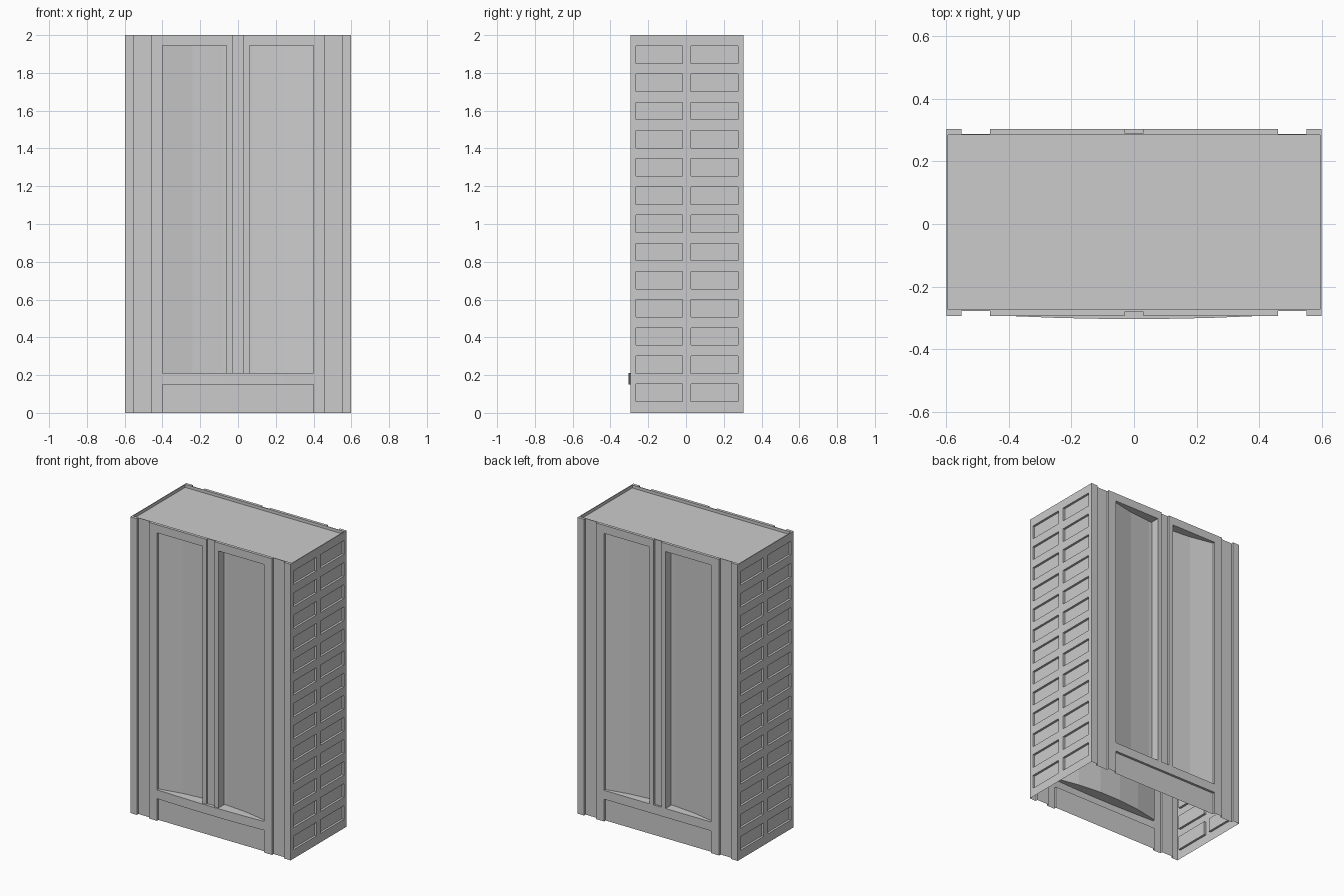
import bpy
import bmesh
from mathutils import Matrix, Vector

cube = bpy.data.objects.get("Cube")
if cube:
    bpy.data.objects.remove(cube, do_unlink=True)

# Main dimensions
HALF_W, HALF_D, HEIGHT = 0.599, 0.2985, 2.0
CENTRE_Y = 0.005
PANEL_LOW, PANEL_TOP, PLATE_TOP = 0.21, 1.945, 0.15
ROOF_Z, ROOF_X, ROOF_Y = 1.98, 0.593, 0.2785
GROOVE, NOTCH = 0.016, 0.013

grey = bpy.data.materials.new("plain_grey")
grey.use_nodes = True
grey.diffuse_color = (0.6, 0.6, 0.6, 1)
grey.node_tree.nodes["Principled BSDF"].inputs["Base Color"].default_value = (0.6, 0.6, 0.6, 1)


def add_face(bm, points):
    return bm.faces.new([bm.verts.new(p) for p in points])


def strip(bm, profile, dist, z0, z1):
    """Raise a (sideways, depth) profile into an upright strip facing -y."""
    for (u0, d0), (u1, d1) in zip(profile, profile[1:]):
        a, b = d0 - dist, d1 - dist
        add_face(bm, [(u0, a, z0), (u1, b, z0), (u1, b, z1), (u0, a, z1)])


def cap(bm, outer, inner, dist, z, up):
    """Level face between an outer and an inner profile."""
    outline = []
    for u, d in outer + inner[::-1]:
        p = Vector((u, d - dist, z))
        if all((p - q).length > 1e-5 for q in outline):
            outline.append(p)
    face = add_face(bm, outline)
    face.normal_update()
    if (face.normal.z > 0) != up:
        face.normal_flip()


def finish(name, bm, turn):
    bmesh.ops.remove_doubles(bm, verts=bm.verts, dist=1e-5)
    mesh = bpy.data.meshes.new(name)
    bm.transform(Matrix.Translation((0, CENTRE_Y, 0)) @ Matrix.Rotation(turn, 4, "Z"))
    bm.to_mesh(mesh)
    bm.free()
    mesh.materials.append(grey)
    obj = bpy.data.objects.new(name, mesh)
    bpy.context.collection.objects.link(obj)


def mirrored(half):
    return half + [(-u, d) for u, d in half[::-1]]


def arc(edge, rise, segments=5):
    """Shallow faceted curve across the central bay."""
    us = [-0.4 + 0.8 * i / segments for i in range(segments + 1)]
    return [(u, edge + rise * (1 - (u / 0.4) ** 2)) for u in us]


def broad_wall(name, turn, bulge):
    bm = bmesh.new()
    # Corner posts and bay frame with a full-height groove between
    post = [(-HALF_W, 0), (-0.55, 0), (-0.55, GROOVE), (-0.46, GROOVE), (-0.46, 0), (-0.4, 0)]
    strip(bm, post, HALF_D, 0, HEIGHT)
    strip(bm, [(-u, d) for u, d in post[::-1]], HALF_D, 0, HEIGHT)

    # Header and central mullion
    header = mirrored([(-0.4, 0), (-0.03, 0), (-0.03, NOTCH)])
    strip(bm, header, HALF_D, PANEL_TOP, HEIGHT)
    mullion = mirrored([(-0.06, 0.06), (-0.06, 0), (-0.03, 0), (-0.03, NOTCH)])
    strip(bm, mullion, HALF_D, PANEL_LOW, PANEL_TOP)

    # Curved recessed panels
    hollow = [(-0.4, 0)] + arc(0.015, 0.05) + [(0.4, 0)]
    strip(bm, hollow, HALF_D, PANEL_LOW, PANEL_TOP)
    cap(bm, header, hollow, HALF_D, PANEL_TOP, False)

    # Sill band and recessed base plate
    band = arc(0, -bulge) if bulge else [(-0.4, 0), (0.4, 0)]
    strip(bm, band, HALF_D, PLATE_TOP, PANEL_LOW)
    cap(bm, band, hollow, HALF_D, PANEL_LOW, True)
    plate = mirrored([(-0.4, 0), (-0.4, GROOVE)])
    strip(bm, plate, HALF_D, 0, PLATE_TOP)
    cap(bm, band, plate, HALF_D, PLATE_TOP, False)

    # Rim on top
    inner = mirrored([(-ROOF_X, HALF_D - ROOF_Y)])
    outer = post + header + [(-u, d) for u, d in post[::-1]]
    cap(bm, outer, inner, HALF_D, HEIGHT, True)
    finish(name, bm, turn)


def side_wall(name, turn):
    bm = bmesh.new()
    rows, pitch, first, tall = 13, 0.1492, 0.06, 0.092
    us = [-HALF_D, -0.27, -0.0225, 0.0225, 0.27, HALF_D]
    zs = [0]
    for r in range(rows):
        zs += [first + r * pitch, first + r * pitch + tall]
    zs.append(HEIGHT)
    for i, (u0, u1) in enumerate(zip(us, us[1:])):
        for j, (z0, z1) in enumerate(zip(zs, zs[1:])):
            if i % 2 and j % 2:
                # Sunken rectangular pocket
                pocket = [(u0, 0), (u0, 0.015), (u1, 0.015), (u1, 0)]
                strip(bm, pocket, HALF_W, z0, z1)
                cap(bm, [(u0, 0), (u1, 0)], pocket[1:3], HALF_W, z0, True)
                cap(bm, [(u0, 0), (u1, 0)], pocket[1:3], HALF_W, z1, False)
            else:
                strip(bm, [(u0, 0), (u1, 0)], HALF_W, z0, z1)
    # Rim on top
    t = HALF_W - ROOF_X
    cap(bm, [(-HALF_D, 0), (HALF_D, 0)], [(-ROOF_Y, t), (ROOF_Y, t)], HALF_W, HEIGHT, True)
    finish(name, bm, turn)


PI = 3.14159265
broad_wall("front_wall", 0, 0.01)
broad_wall("back_wall", PI, 0)
side_wall("left_wall", PI / 2)
side_wall("right_wall", -PI / 2)

# Sunken roof with its low inner walls
bm = bmesh.new()
corners = [(-ROOF_X, -ROOF_Y), (ROOF_X, -ROOF_Y), (ROOF_X, ROOF_Y), (-ROOF_X, ROOF_Y)]
add_face(bm, [(x, y, ROOF_Z) for x, y in corners])
for (x0, y0), (x1, y1) in zip(corners, corners[1:] + corners[:1]):
    add_face(bm, [(x1, y1, ROOF_Z), (x0, y0, ROOF_Z), (x0, y0, HEIGHT), (x1, y1, HEIGHT)])
finish("roof", bm, 0)
